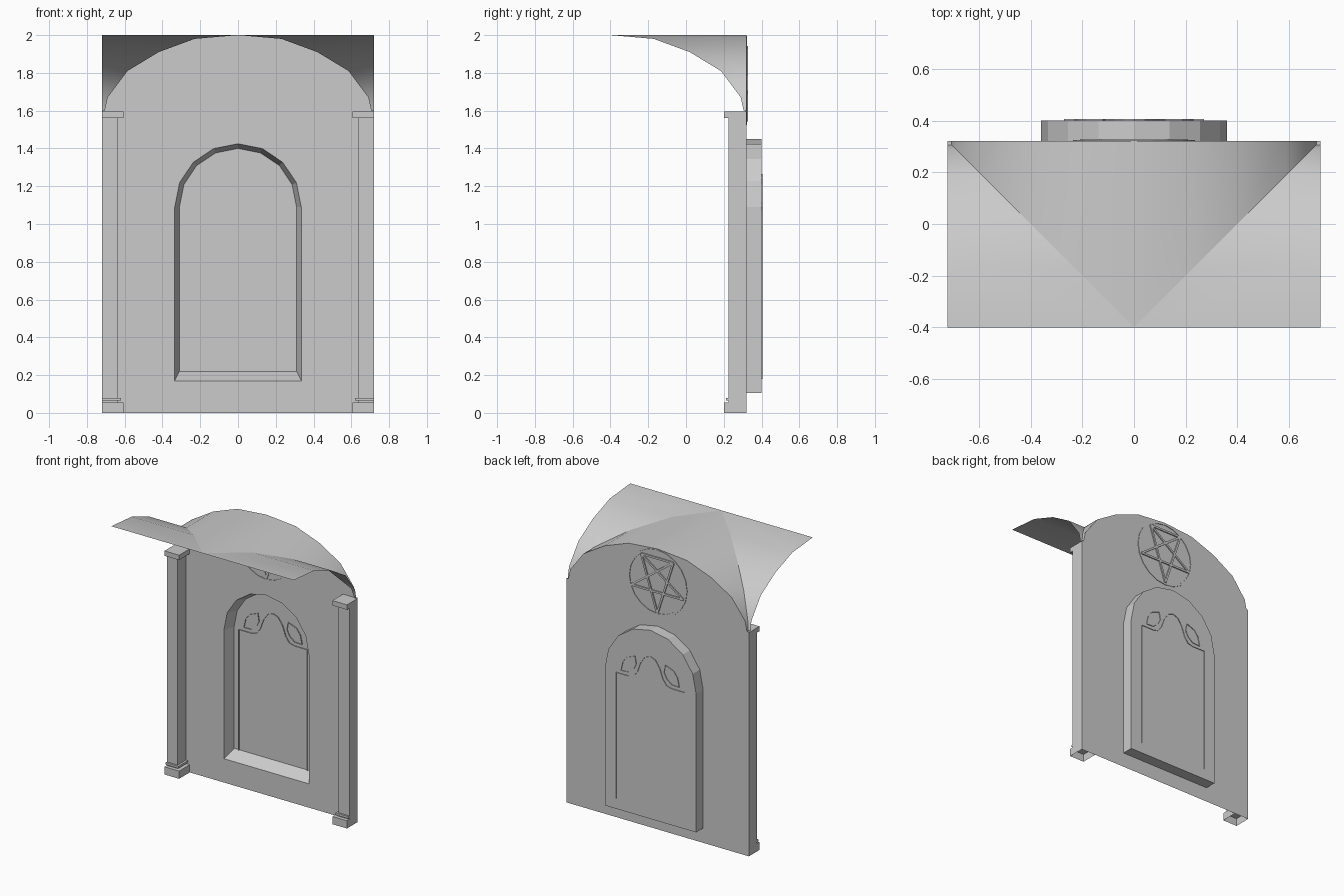
import bpy, bmesh, math
from mathutils import Vector

cube = bpy.data.objects.get("Cube")
if cube:
    bpy.data.objects.remove(cube, do_unlink=True)

stone = bpy.data.materials.new("grey_stone")
stone.use_nodes = True
GREY = (0.6, 0.6, 0.6, 1)
stone.diffuse_color = GREY
stone.node_tree.nodes["Principled BSDF"].inputs["Base Color"].default_value = GREY

WALL, BACK, FRONT, HALF = 0.32, 0.40, -0.40, 0.72
SPRING = 1.09
# Half profile of the vault: distance from the crown, height
VAULT = [(0, 2.0), (0.23, 1.98), (0.42, 1.91), (0.585, 1.81), (0.69, 1.67), (0.705, 1.6)]


def finish(name, bm, smooth=None):
    mesh = bpy.data.meshes.new(name)
    bm.to_mesh(mesh)
    bm.free()
    obj = bpy.data.objects.new(name, mesh)
    bpy.context.collection.objects.link(obj)
    mesh.materials.append(stone)
    if smooth:
        bpy.ops.object.select_all(action='DESELECT')
        obj.select_set(True)
        bpy.context.view_layer.objects.active = obj
        bpy.ops.object.shade_smooth_by_angle(angle=math.radians(smooth))
    return obj


def loop(bm, points, y):
    return [bm.verts.new((x, y, z)) for x, z in points]


def bridge(bm, a, b, closed=True):
    n = len(a)
    for i in range(n if closed else n - 1):
        j = (i + 1) % n
        bm.faces.new((a[i], a[j], b[j], b[i]))


def arch(radius, bottom, steps=8):
    turns = [math.pi * i / steps for i in range(steps + 1)]
    pts = [(radius * math.cos(t), SPRING + radius * math.sin(t)) for t in turns]
    return [(radius, bottom)] + pts + [(-radius, bottom)]


def box(bm, x, y, z, open_bottom=False):
    v = [bm.verts.new((a, b, c)) for c in z for a, b in
         ((x[0], y[0]), (x[1], y[0]), (x[1], y[1]), (x[0], y[1]))]
    bridge(bm, v[:4], v[4:])
    bm.faces.new(v[4:])
    if not open_bottom:
        bm.faces.new(v[3::-1])


def ribbon(bm, points, y0, y1, closed):
    bridge(bm, loop(bm, points, y0), loop(bm, points, y1), closed)


def mirror(points):
    return [(-x, z) for x, z in points]


OUTER, OPENING, INNER = arch(0.36, 0.105), arch(0.335, 0.17), arch(0.31, 0.22)

# Wall sheet with an arched top and a window opening
bm = bmesh.new()
side = VAULT[1:] + [(HALF, 1.6), (HALF, 0)]
outline = [VAULT[0]] + side + mirror(side[::-1])
edges = []
for pts in (outline, OPENING):
    vs = loop(bm, pts, WALL)
    edges += [bm.edges.new((vs[i - 1], vs[i])) for i in range(len(vs))]
bmesh.ops.triangle_fill(bm, use_beauty=True, use_dissolve=False, edges=edges,
                        normal=Vector((0, -1, 0)))
finish("wall", bm)

# Window casing: splayed reveal, outer shell and rear rim
bm = bmesh.new()
opening = loop(bm, OPENING, WALL)
inner = loop(bm, INNER, BACK)
outer_back = loop(bm, OUTER, BACK)
outer_front = loop(bm, OUTER, WALL)
bridge(bm, opening, inner)
bridge(bm, inner, outer_back)
bridge(bm, outer_back, outer_front)
finish("window_casing", bm)

# Blind panel closing the window
bm = bmesh.new()
bm.faces.new(loop(bm, INNER, BACK))
finish("window_panel", bm)

# Raised tracery lines on the panel
half = [(0.27, 0.18), (0.27, 1.08), (0.17, 1.08), (0.13, 1.09), (0.1, 1.13),
        (0.075, 1.2), (0.04, 1.25)]
leaf = [(0.23, 1.105), (0.215, 1.17), (0.185, 1.21), (0.12, 1.235),
        (0.11, 1.18), (0.13, 1.14), (0.17, 1.108)]
bm = bmesh.new()
ribbon(bm, half + [(0, 1.265)] + mirror(half[::-1]), BACK - 0.007, BACK + 0.005, False)
for pts in (leaf, mirror(leaf)):
    ribbon(bm, pts, BACK - 0.007, BACK + 0.005, True)
finish("window_tracery", bm)


# Round window: ring with an inverted five-pointed star of bars
def circle(radius, sides, start=0.0):
    return [(radius * math.cos(start + math.tau * i / sides),
             1.76 + radius * math.sin(start + math.tau * i / sides)) for i in range(sides)]


bm = bmesh.new()
rings = [loop(bm, circle(r, 20), y) for r, y in
         ((0.235, WALL - 0.004), (0.22, WALL - 0.004), (0.22, WALL + 0.004), (0.235, WALL + 0.004))]
for i in range(4):
    bridge(bm, rings[i - 1], rings[i])
bmesh.ops.recalc_face_normals(bm, faces=bm.faces)
finish("round_window_ring", bm)

bm = bmesh.new()
tips = [Vector(p) for p in circle(0.216, 5, -math.pi / 2)]
bars = [(tips[i], tips[(i + 2) % 5]) for i in range(5)] + [(tips[2], tips[3])]
for a, b in bars:
    d = (b - a).normalized()
    n = Vector((-d.y, d.x)) * 0.007
    pts = [a - n, b - n, b + n, a + n]
    near, far = loop(bm, pts, WALL - 0.005), loop(bm, pts, WALL + 0.008)
    bridge(bm, near, far)
    bm.faces.new(near)
    bm.faces.new(far[::-1])
bmesh.ops.recalc_face_normals(bm, faces=bm.faces)
finish("round_window_star", bm)

# Corner pillars: base, step, shaft and capital
for name, s in (("left_pillar", 1), ("right_pillar", -1)):
    bm = bmesh.new()
    for x, y, z0, z1 in ((0.605, 0.2, 0, 0.055), (0.635, 0.226, 0.055, 1.56),
                         (0.62, 0.213, 0.065, 0.08), (0.605, 0.2, 1.56, 1.595)):
        box(bm, (s * x, s * HALF), (y, WALL), (z0, z1), z0 == 0)
    bmesh.ops.recalc_face_normals(bm, faces=bm.faces)
    finish(name, bm)

# Rear vault web, running from the groin to the wall
bm = bmesh.new()
profile = mirror(VAULT[:0:-1]) + VAULT
groin = [bm.verts.new((x, FRONT + abs(x), z)) for x, z in profile]
bridge(bm, groin, loop(bm, profile, WALL), False)
finish("rear_vault_web", bm, 60)

# Side vault webs, running from the groin to the outer edges
for name, s in (("left_vault_web", 1), ("right_vault_web", -1)):
    bm = bmesh.new()
    groin = [bm.verts.new((s * d, FRONT + d, z)) for d, z in VAULT]
    edge = [bm.verts.new((s * HALF, FRONT + d, z)) for d, z in VAULT]
    bridge(bm, groin, edge, False)
    if s > 0:
        bmesh.ops.reverse_faces(bm, faces=bm.faces)
    finish(name, bm, 60)
